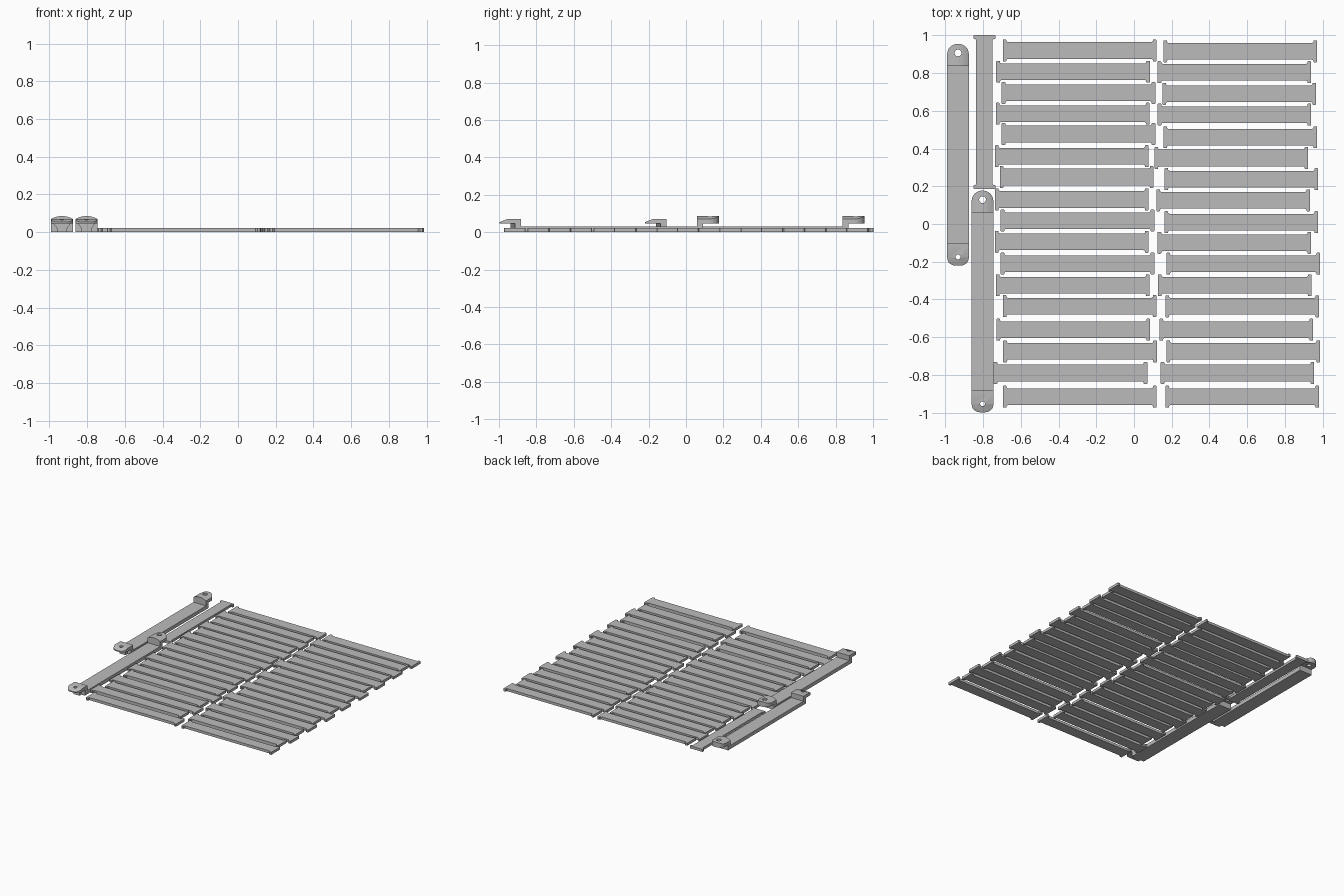
import bpy, bmesh, math

if "Cube" in bpy.data.objects:
    bpy.data.objects.remove(bpy.data.objects["Cube"])

grey = bpy.data.materials.new("plain grey")
grey.diffuse_color = (0.5, 0.5, 0.5, 1)
grey.use_nodes = True
grey.node_tree.nodes["Principled BSDF"].inputs["Base Color"].default_value = grey.diffuse_color


def prism(name, pts, lo, hi, axis='z'):
    """Extrude a 2D profile: z -> (x, y), x -> (y, z), y -> (x, z)."""
    place = {'z': lambda a, b, t: (a, b, t),
             'x': lambda a, b, t: (t, a, b),
             'y': lambda a, b, t: (a, t, b)}[axis]
    bm = bmesh.new()
    ends = [[bm.verts.new(place(a, b, t)) for a, b in pts] for t in (lo, hi)]
    bm.faces.new(ends[0])
    bm.faces.new(ends[1])
    n = len(pts)
    for i in range(n):
        j = (i + 1) % n
        bm.faces.new((ends[0][i], ends[0][j], ends[1][j], ends[1][i]))
    bmesh.ops.recalc_face_normals(bm, faces=bm.faces)
    me = bpy.data.meshes.new(name)
    bm.to_mesh(me)
    bm.free()
    me.materials.append(grey)
    ob = bpy.data.objects.new(name, me)
    bpy.context.collection.objects.link(ob)
    return ob


def combine(ob, other, op):
    mod = ob.modifiers.new("cut", 'BOOLEAN')
    mod.operation, mod.solver, mod.object = op, 'EXACT', other
    bpy.context.view_layer.objects.active = ob
    bpy.ops.object.modifier_apply(modifier=mod.name)
    bpy.data.objects.remove(other)


def arc(cx, cy, r, a0, a1, n=8):
    return [(cx + r * math.cos(math.radians(a0 + (a1 - a0) * i / n)),
             cy + r * math.sin(math.radians(a0 + (a1 - a0) * i / n))) for i in range(n + 1)]


# Flat slats with a wider flange at each end
L, B, F, W = 0.4075, 0.044, 0.058, 0.02
quarter = [(L - W - 0.006, B), (L - W, B + 0.005), (L - W, F - 0.003), (L - W + 0.003, F),
           (L - 0.003, F), (L, F - 0.003)]
half = quarter + [(x, -y) for x, y in reversed(quarter)]
outline = half + [(-x, -y) for x, y in half]
slat_mesh = prism("slat", outline, 0, 0.021)


def slat(name, x, y, turn=0):
    ob = bpy.data.objects.new(name, slat_mesh.data)
    ob.location = (x, y, 0)
    ob.rotation_euler.z = turn
    bpy.context.collection.objects.link(ob)


left_x = [-.288, -.323, -.294, -.325, -.294, -.33, -.304, -.33, -.30,
          -.33, -.30, -.325, -.288, -.322, -.286, -.336, -.288]
left_y = [.92, .807, .695, .585, .477, .36, .249, .13, .018,
          -.095, -.21, -.325, -.435, -.56, -.675, -.79, -.915]
right_x = [.563, .532, .558, .532, .563, .516, .569, .526, .569,
           .532, .579, .534, .574, .542, .579, .548, .574]
right_y = [.915, .805, .69, .58, .46, .35, .238, .125, .01,
           -.10, -.21, -.325, -.437, -.56, -.675, -.79, -.915]
for x, y in zip(left_x, left_y):
    slat("left_slat", x, y)
for x, y in zip(right_x, right_y):
    slat("right_slat", x, y)
slat("side_slat", -0.793, 0.594, math.pi / 2)
bpy.data.objects.remove(slat_mesh)


# Long brackets: low bar, a post at each end, and a raised tab with a hole
def bracket(cx, f, b):
    w = 0.0575
    side = [(f, .045), (f, .053), (f + .043, .07), (f + .117, .07), (f + .117, .03),
            (b - .117, .03), (b - .117, .085), (b, .085), (b, .045), (b - .085, .045),
            (b - .085, 0), (f + .085, 0), (f + .085, .045)]
    ob = prism("bracket", side, cx - w, cx + w, 'x')
    # rounded ends in plan
    r, q = 0.055, 0.042
    plan = (arc(cx + w - r, b - r, r, 0, 90) + arc(cx - w + r, b - r, r, 90, 180)
            + arc(cx - w + q, f + q, q, 180, 270) + arc(cx + w - q, f + q, q, 270, 360))
    combine(ob, prism("plan_cutter", plan, -0.1, 0.2), 'INTERSECT')
    # gently crowned top
    steps = [i / 4 for i in range(4, -5, -1)]
    crown = [(cx - .1, -.1), (cx + .1, -.1), (cx + .1, .07)]
    crown += [(cx + w * s, .086 - .016 * s * s) for s in steps] + [(cx - .1, .07)]
    combine(ob, prism("crown_cutter", crown, f - .1, b + .1, 'y'), 'INTERSECT')
    # tab holes
    for y, rad in ((b - .048, .018), (f + .045, .013)):
        combine(ob, prism("hole_cutter", arc(cx, y, rad, 0, 345, 23), -.1, .2), 'DIFFERENCE')
    # tapered stub under the front tab
    stub = [(cx - .026, 0), (cx + .026, 0), (cx + .028, .022), (cx + .045, .045),
            (cx - .045, .045), (cx - .028, .022)]
    prism("bracket_stub", stub, f + .06, f + .086, 'y')
    bpy.ops.object.select_all(action='DESELECT')
    ob.select_set(True)
    bpy.context.view_layer.objects.active = ob
    bpy.ops.object.shade_smooth_by_angle(angle=math.radians(25))


bracket(-0.933, -0.22, 0.955)
bracket(-0.803, -0.998, 0.177)
